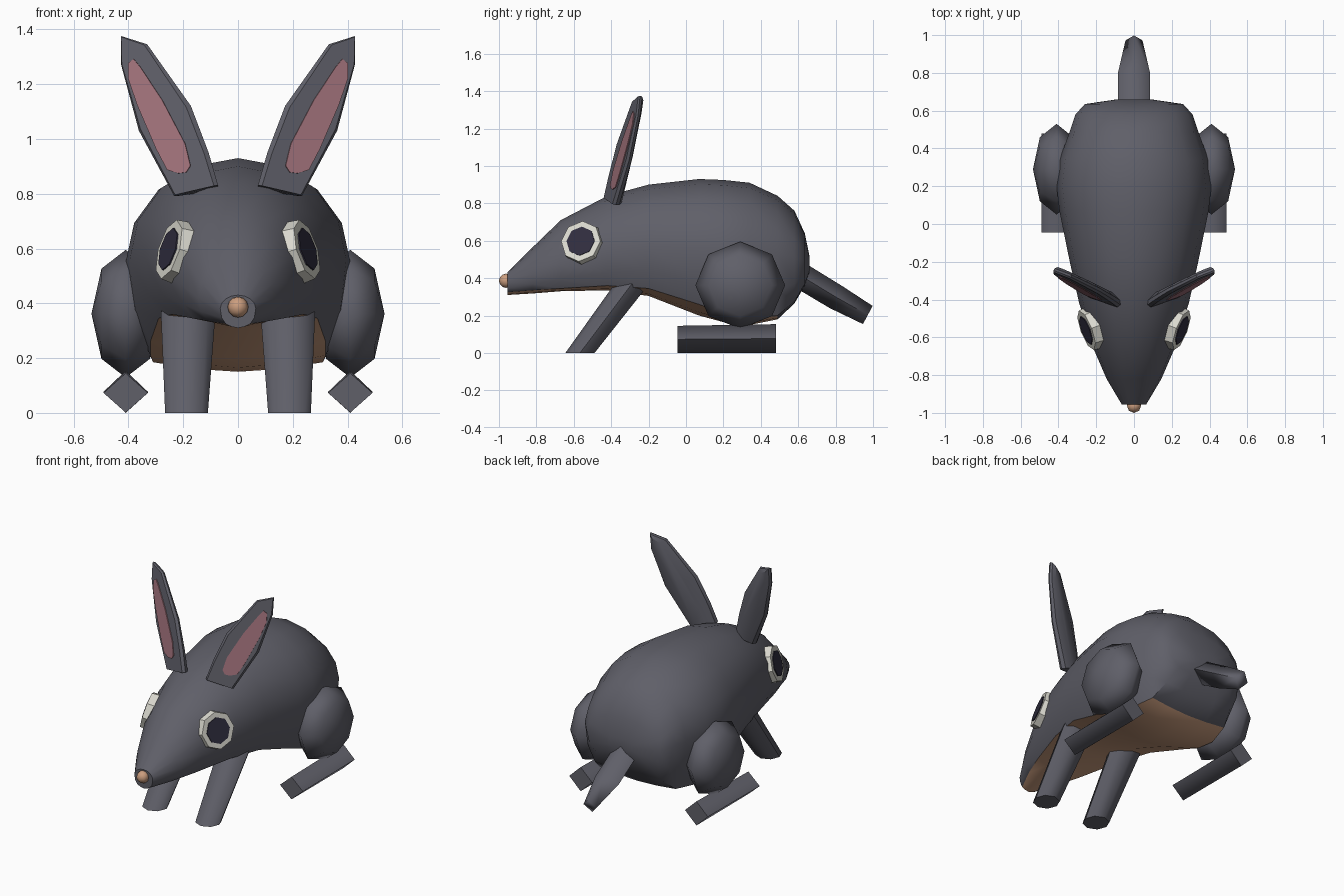
import bpy, bmesh, math
from mathutils import Vector, Matrix

cube = bpy.data.objects.get("Cube")
if cube:
    bpy.data.objects.remove(cube, do_unlink=True)


def material(name, rgb):
    m = bpy.data.materials.new(name)
    m.use_nodes = True
    col = (*rgb, 1)
    m.diffuse_color = col
    bsdf = m.node_tree.nodes["Principled BSDF"]
    bsdf.inputs["Base Color"].default_value = col
    bsdf.inputs["Roughness"].default_value = 0.8
    return m


GREY = material("dark grey fur", (0.115, 0.115, 0.14))
PEACH = material("peach skin", (0.60, 0.34, 0.21))
PINK = material("inner ear pink", (0.36, 0.17, 0.20))
WHITE = material("eye white", (0.72, 0.71, 0.64))
NAVY = material("pupil navy", (0.03, 0.027, 0.05))


def finish(name, bm, mats, angle=50, mirror=False):
    """Turn a bmesh into a shaded object, optionally mirrored across x."""
    bmesh.ops.recalc_face_normals(bm, faces=bm.faces)
    me = bpy.data.meshes.new(name)
    bm.to_mesh(me)
    bm.free()
    for m in mats:
        me.materials.append(m)
    ob = bpy.data.objects.new(name, me)
    bpy.context.collection.objects.link(ob)
    bpy.ops.object.select_all(action='DESELECT')
    ob.select_set(True)
    bpy.context.view_layer.objects.active = ob
    bpy.ops.object.shade_smooth_by_angle(angle=math.radians(angle))
    if mirror:
        mod = ob.modifiers.new("mirror", 'MIRROR')
        mod.use_mirror_merge = False
    return ob


def loft(rings):
    """Skin a list of equally long point rings and cap both ends."""
    bm = bmesh.new()
    vs = [[bm.verts.new(p) for p in r] for r in rings]
    n = len(rings[0])
    for a, b in zip(vs, vs[1:]):
        for i in range(n):
            j = (i + 1) % n
            bm.faces.new((a[i], a[j], b[j], b[i]))
    bm.faces.new(vs[0])
    bm.faces.new(vs[-1])
    return bm


def ellipse(n, c, u, v):
    """Ring of n points around c with half axes u and v."""
    c, u, v = Vector(c), Vector(u), Vector(v)
    return [c + u * math.cos(2 * math.pi * i / n) + v * math.sin(2 * math.pi * i / n)
            for i in range(n)]


# Body and head: (y, top, widest height, belly edge, belly centre, half width, belly half width)
stations = [
    (-0.955, 0.43, 0.38, 0.325, 0.31, 0.065, 0.045),
    (-0.82, 0.565, 0.42, 0.335, 0.318, 0.145, 0.11),
    (-0.67, 0.71, 0.47, 0.345, 0.33, 0.21, 0.165),
    (-0.42, 0.84, 0.54, 0.36, 0.335, 0.29, 0.24),
    (-0.20, 0.90, 0.57, 0.345, 0.305, 0.34, 0.29),
    (0.07, 0.93, 0.56, 0.26, 0.20, 0.395, 0.32),
    (0.20, 0.925, 0.55, 0.21, 0.165, 0.41, 0.32),
    (0.34, 0.91, 0.54, 0.185, 0.15, 0.395, 0.31),
    (0.49, 0.84, 0.53, 0.20, 0.18, 0.34, 0.27),
    (0.58, 0.76, 0.51, 0.275, 0.265, 0.31, 0.24),
    (0.635, 0.64, 0.49, 0.37, 0.36, 0.26, 0.19),
    (0.66, 0.52, 0.48, 0.44, 0.43, 0.09, 0.06),
]


def section(y, zt, zm, ze, zb, w, we):
    half = []
    for i in range(5):
        t = math.pi / 2 * i / 4
        half.append((w * math.sin(t), zm + (zt - zm) * math.cos(t)))
    half.append((we + (w - we) * 0.72, ze + (zm - ze) * 0.4))
    half.append((we, ze))
    half.append((we * 0.5, ze + (zb - ze) * 0.7))
    full = half + [(0, zb)] + [(-x, z) for x, z in reversed(half[1:])]
    return [(x, y, z) for x, z in full]


bm = loft([section(*s) for s in stations])
bm.faces.ensure_lookup_table()
ring = 16
for k in range(len(stations) - 1):
    for i in range(ring):
        # belly strips, ending just before the rump
        if 6 <= i <= 9 and stations[k][0] < 0.4:
            bm.faces[k * ring + i].material_index = 1
finish("body", bm, [GREY, PEACH], 45)

# Nose
bm = bmesh.new()
bmesh.ops.create_uvsphere(bm, u_segments=8, v_segments=6, radius=0.038,
                          matrix=Matrix.Translation((0, -0.962, 0.386)))
finish("nose", bm, [PEACH], 60)

# Eyes: shallow discs set into the sides of the head
normal = Vector((1, -0.38, 0.30)).normalized()
side = normal.cross(Vector((0, 0, 1))).normalized()
up = side.cross(normal)
centre = Vector((0.245, -0.56, 0.595))


def disc(name, n, r_back, r_front, back, front, mat):
    rings = [ellipse(n, centre + normal * d, side * r, up * r)
             for d, r in ((back, r_back), (front, r_front))]
    finish(name, loft(rings), [mat], 40, True)


disc("eye_whites", 8, 0.118, 0.112, -0.055, 0.008, WHITE)
disc("pupils", 8, 0.080, 0.080, 0.006, 0.013, NAVY)

# Ears: a leaf outline on a slanted plane, bevelled front and back
outline = [(0.07, 0.83), (0.105, 0.95), (0.17, 1.12), (0.33, 1.345), (0.425, 1.375),
           (0.425, 1.27), (0.36, 1.03), (0.23, 0.79)]
spine = (Vector((0.15, 0.80)), Vector((0.40, 1.34)))
ear_normal = Vector((0.35, -1, 0.10)).normalized()


def on_plane(x, z, off):
    return Vector((x, -0.42 + 0.35 * (x - 0.07) + 0.10 * (z - 0.83), z)) + ear_normal * off


def ear_ring(shrink, off):
    pts = []
    axis = spine[1] - spine[0]
    for p in outline:
        p = Vector(p)
        t = max(0, min(1, (p - spine[0]).dot(axis) / axis.length_squared))
        q = p.lerp(spine[0] + axis * t, shrink)
        pts.append(on_plane(q.x, q.y, off * (1 - 0.45 * t)))
    return pts


finish("ears", loft([ear_ring(0.12, 0.025), ear_ring(0, 0.008), ear_ring(0.1, -0.015),
                     ear_ring(0.6, -0.04)]), [GREY], 35, True)

# Inner ear plates, following the taper of the ear front
inner = [(0.165, 0.90), (0.185, 0.98), (0.27, 1.14), (0.35, 1.26), (0.375, 1.29), (0.395, 1.275),
         (0.395, 1.22), (0.36, 1.12), (0.29, 0.96), (0.25, 0.885), (0.21, 0.872), (0.18, 0.876)]


def inner_ring(lift):
    return [on_plane(x, z, 0.025 * (1 - 0.45 * (z - 0.80) / 0.54) + lift) for x, z in inner]


finish("inner_ears", loft([inner_ring(-0.002), inner_ring(0.005)]), [PINK], 35, True)

# Front legs: slanted octagonal columns
finish("front_legs", loft([
    ellipse(8, (0.188, -0.567, 0), (0.078, 0, 0), (0, 0.078, 0)),
    ellipse(8, (0.182, -0.30, 0.355), (0.099, 0, 0), (0, 0.092, 0)),
    ellipse(8, (0.182, -0.25, 0.42), (0.095, 0, 0), (0, 0.08, 0))]), [GREY], 50, True)

# Thighs: flattened low-poly spheres with poles pointing sideways
bm = bmesh.new()
bmesh.ops.create_uvsphere(
    bm, u_segments=8, v_segments=4, radius=1,
    matrix=Matrix.Translation((0.41, 0.29, 0.362)) @ Matrix.Diagonal((0.125, 0.24, 0.233, 1))
    @ Matrix.Rotation(math.pi / 2, 4, 'Y'))
finish("thighs", bm, [GREY], 80, True)

# Hind feet: long diamond bars
finish("hind_feet", loft([
    ellipse(4, (0.41, -0.045, 0.073), (0.081, 0, 0), (0, 0, 0.072)),
    ellipse(4, (0.41, 0.48, 0.077), (0.081, 0, 0), (0, 0, 0.077))]), [GREY], 89, True)

# Tail: tapering diamond bar sloping down
tail_up = Vector((0, 0.47, 0.88))
finish("tail", loft([
    ellipse(4, (0, y, z), (w, 0, 0), tail_up * h)
    for y, z, w, h in ((0.56, 0.445, 0.085, 0.07), (0.80, 0.30, 0.085, 0.068),
                       (0.972, 0.203, 0.045, 0.055))]), [GREY], 88)
